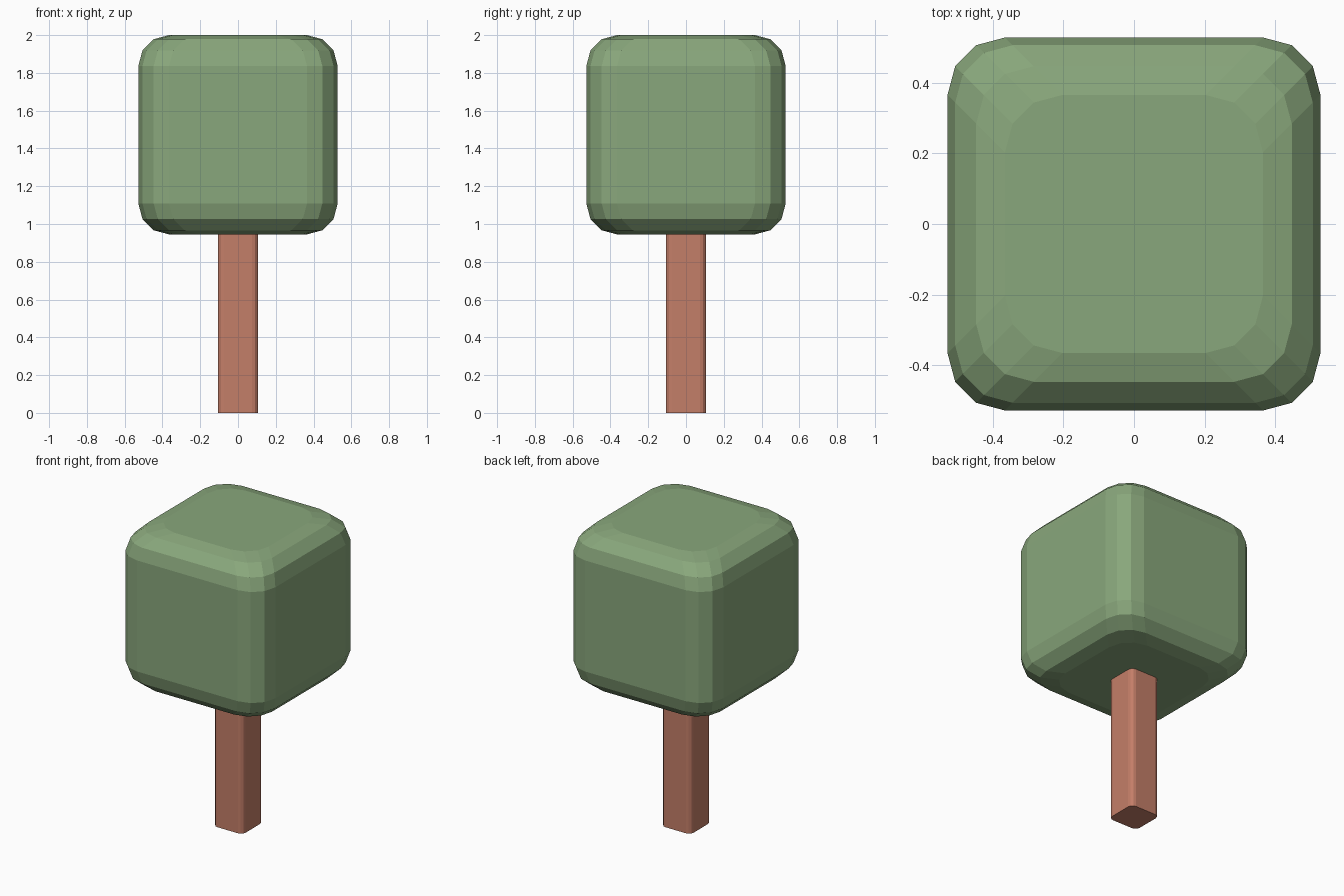
import bpy, bmesh, math

if "Cube" in bpy.data.objects:
    bpy.data.objects.remove(bpy.data.objects["Cube"])


def material(name, rgb):
    m = bpy.data.materials.new(name)
    m.diffuse_color = (*rgb, 1.0)
    m.use_nodes = True
    m.node_tree.nodes["Principled BSDF"].inputs["Base Color"].default_value = m.diffuse_color
    return m


def rounded_ring(half, radius, z, segments=3):
    """Square outline with rounded corners, counter-clockwise."""
    c = half - radius
    pts = []
    for q, (sx, sy) in enumerate([(1, 1), (-1, 1), (-1, -1), (1, -1)]):
        for s in range(segments + 1):
            a = math.radians(90 * q + 90 * s / segments)
            pts.append((sx * c + radius * math.cos(a), sy * c + radius * math.sin(a), z))
    return pts


def loft(name, levels, radius, mat):
    """Skin a stack of rounded squares given as (half width, height)."""
    bm = bmesh.new()
    rings = [[bm.verts.new(p) for p in rounded_ring(h, radius, z)] for h, z in levels]
    n = len(rings[0])
    for a, b in zip(rings, rings[1:]):
        for i in range(n):
            j = (i + 1) % n
            bm.faces.new((a[i], a[j], b[j], b[i]))
    bm.faces.new(rings[0][::-1])
    bm.faces.new(rings[-1])
    bmesh.ops.recalc_face_normals(bm, faces=bm.faces)
    me = bpy.data.meshes.new(name)
    bm.to_mesh(me)
    bm.free()
    me.materials.append(mat)
    ob = bpy.data.objects.new(name, me)
    bpy.context.collection.objects.link(ob)
    return ob


green = material("leaf green", (0.25, 0.386, 0.20))
brown = material("bark brown", (0.55, 0.209, 0.138))

# Trunk: square post with rounded corners
loft("trunk", [(0.107, 0.0), (0.107, 0.95)], 0.033, brown)

# Crown: rounded block, rims rolled over a quarter circle at bottom and top
HALF, R, MID = 0.5275, 0.1625, 1.4725
angles = [math.radians(30 * k) for k in range(4)]
top = [(HALF - R + R * math.cos(a), HALF - R + R * math.sin(a)) for a in angles]
levels = [(h, MID - d) for h, d in reversed(top)] + [(h, MID + d) for h, d in top]
loft("crown", levels, R, green)
